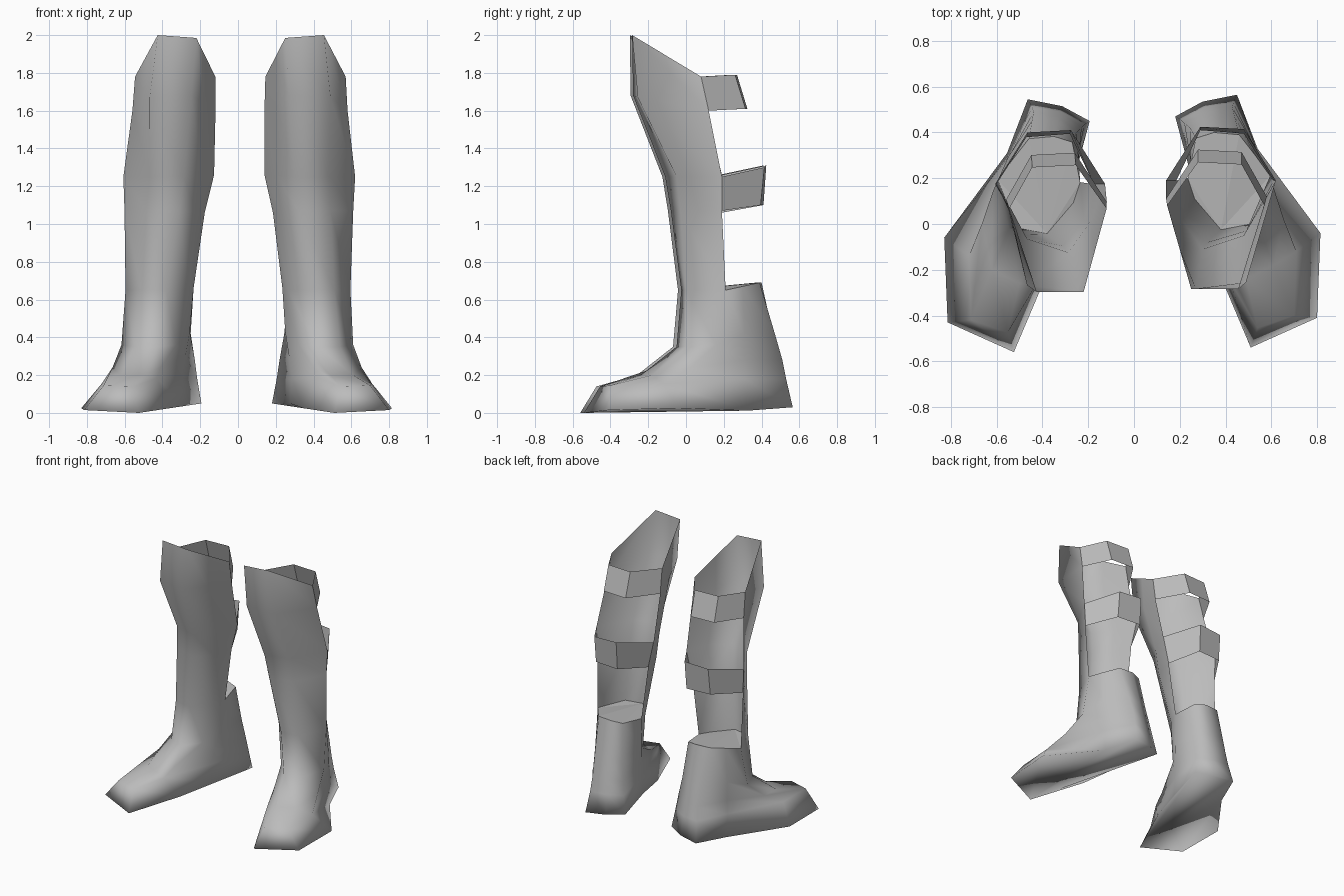
import bpy

cube = bpy.data.objects.get("Cube")
if cube:
    bpy.data.objects.remove(cube, do_unlink=True)

steel = bpy.data.materials.new("steel_grey")
steel.use_nodes = True
GREY = (0.5, 0.5, 0.5, 1)
steel.diffuse_color = GREY
steel.node_tree.nodes["Principled BSDF"].inputs["Base Color"].default_value = GREY


def place(p, side):
    """Left leg as drawn; right leg mirrored with a slight lean."""
    x, y, z = p
    if side == "left":
        return p
    return (-x - 0.015 + 0.0225 * z, y - 0.02 + 0.004 * z, z)


def make(name, verts, faces, side, smooth):
    mesh = bpy.data.meshes.new(side + "_" + name)
    if side == "right":
        faces = [f[::-1] for f in faces]
    mesh.from_pydata([place(v, side) for v in verts], [], faces)
    mesh.materials.append(steel)
    for poly in mesh.polygons:
        poly.use_smooth = smooth
    obj = bpy.data.objects.new(mesh.name, mesh)
    bpy.context.collection.objects.link(obj)


# Boot contours: heel in, mid, out; outer arch; outer ball; toe out, in; inner ball; inner arch
boot = [
    [(.18, .47, .05), (.30, .535, .04), (.45, .565, .03), (.54, .33, .012), (.815, -.04, .025),
     (.80, -.41, .015), (.51, -.54, 0), (.345, -.15, .025), (.275, .12, .05)],
    [(.205, .455, .18), (.31, .51, .18), (.435, .53, .18), (.54, .31, .18), (.71, -.12, .155),
     (.70, -.40, .145), (.54, -.455, .14), (.42, -.25, .185), (.285, .12, .18)],
    [(.22, .44, .28), (.32, .49, .28), (.43, .51, .28), (.54, .31, .28), (.655, .02, .24),
     (.61, -.18, .20), (.49, -.24, .2), (.40, -.16, .24), (.27, .14, .3)],
    [(.245, .42, .42), (.33, .46, .42), (.44, .47, .42), (.545, .31, .42), (.61, .16, .36),
     (.54, 0, .35), (.42, -.05, .35), (.32, .06, .36), (.25, .17, .43)],
    [(.27, .375, .68), (.35, .40, .69), (.46, .39, .69), (.53, .30, .67), (.595, .21, .65),
     (.51, 0, .65), (.38, -.025, .65), (.265, .11, .65), (.235, .2, .66)],
]
# Shin contours, open at the back: outer back, outer front, inner front, inner back
shin = [
    [(.61, .19, 1.07), (.49, -.03, 1.07), (.32, -.08, 1.07), (.185, .19, 1.06)],
    [(.62, .19, 1.25), (.48, -.05, 1.25), (.30, -.11, 1.25), (.14, .19, 1.26)],
    [(.58, .12, 1.6), (.49, -.255, 1.67), (.27, -.28, 1.68), (.14, .11, 1.6)],
    [(.57, .08, 1.78), (.455, -.285, 2), (.25, -.285, 1.985), (.145, .08, 1.78)],
]
# How far the inner side bows out at each shin contour
bows = [0.025, 0.015, 0.005, 0]
# Back corners of each strap: top inner, top outer, bottom inner, bottom outer
straps = {
    "upper_strap": (3, 2, [(.28, .27, 1.79), (.47, .26, 1.79),
                           (.28, .325, 1.61), (.47, .315, 1.61)]),
    "middle_strap": (1, 0, [(.29, .425, 1.31), (.48, .415, 1.3),
                            (.29, .41, 1.1), (.48, .395, 1.1)]),
}


def side_mid(a, b, bow):
    """Bowed point on the inner side of the shin."""
    x, y, z = [(p + q) / 2 for p, q in zip(a, b)]
    return (x - bow, y - bow, z)


for side in ("left", "right"):
    # Boot and shin guard as one continuous shell, starting with the sole
    n = len(boot[0])
    verts = [v for ring in boot for v in ring]
    faces = [(6, 5, 4, 3), (6, 3, 2), (6, 2, 1, 0), (6, 0, 8, 7)]
    for r in range(len(boot) - 1):
        for i in range(n):
            a, b = r * n + i, r * n + (i + 1) % n
            faces.append((a, b, b + n, a + n))
    lower = [len(verts) - 5 + i for i in range(5)]
    for (a, b, c, d), bow in zip(shin, bows):
        upper = [len(verts) + i for i in range(5)]
        verts += [a, b, c, side_mid(c, d, bow), d]
        for i in range(4):
            faces.append((lower[i], lower[i + 1], upper[i + 1], upper[i]))
        lower = upper
    make("greave", verts, faces, side, True)

    # Lid closing the heel inside the guard
    make("heel_lid", boot[-1],
         [(6, 7, 8), (6, 8, 0), (6, 0, 1, 2), (6, 2, 3, 4), (6, 4, 5)], side, False)

    # Straps across the open back
    for name, (hi, lo, (ti, to, bi, bo)) in straps.items():
        top = [shin[hi][0], to, ti, shin[hi][3]]
        low = [shin[lo][0], bo, bi, shin[lo][3]]
        quads = [(i + 1, i, i + 4, i + 5) for i in range(3)]
        make(name, top + low, quads, side, False)
